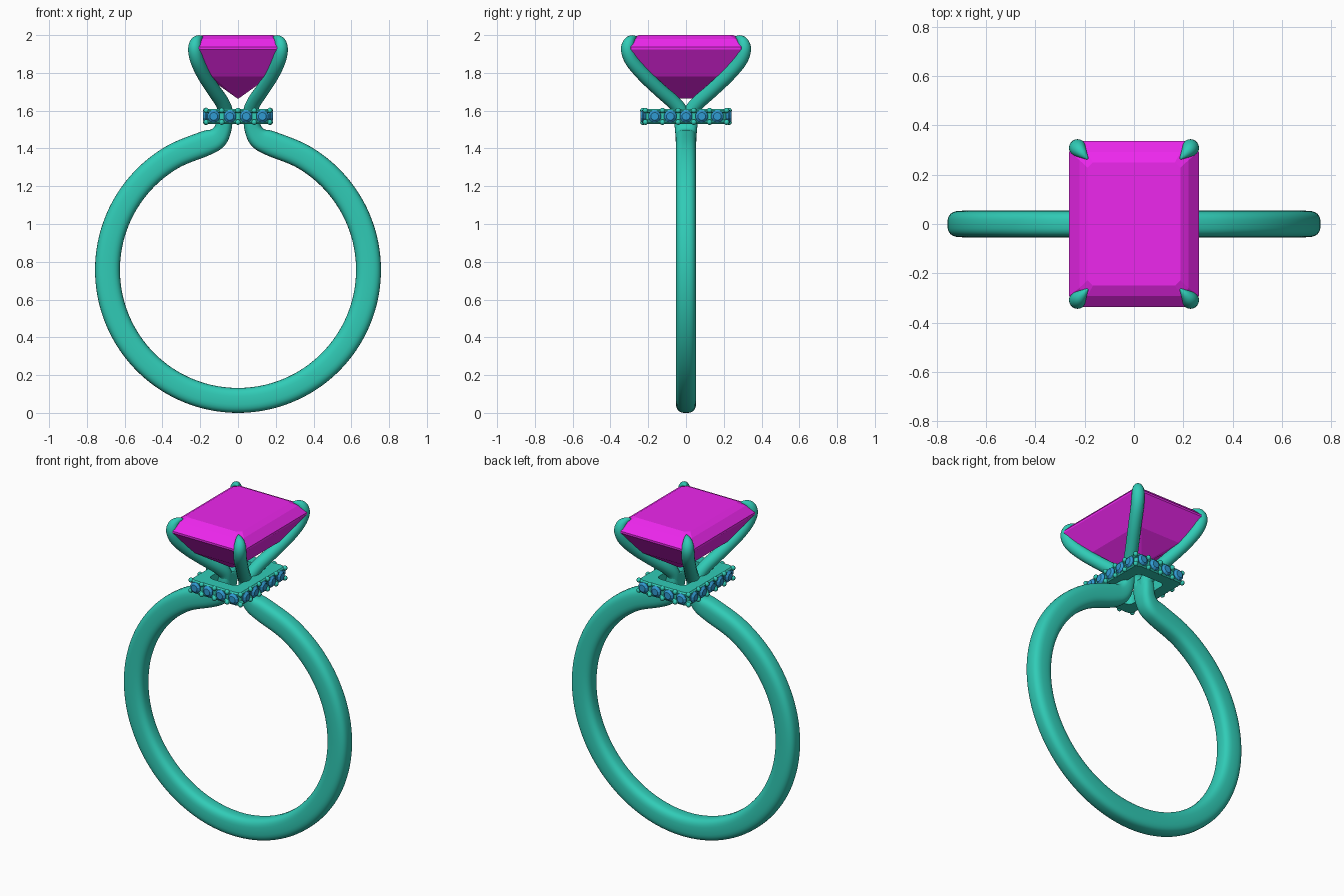
import bpy, bmesh, math
from mathutils import Vector, Matrix

if "Cube" in bpy.data.objects:
    bpy.data.objects.remove(bpy.data.objects["Cube"])


def material(name, rgb):
    m = bpy.data.materials.new(name)
    m.diffuse_color = (*rgb, 1)
    m.use_nodes = True
    m.node_tree.nodes["Principled BSDF"].inputs["Base Color"].default_value = m.diffuse_color
    return m


METAL = material("teal_metal", (0.03, 0.60, 0.47))
STONE = material("magenta_stone", (0.85, 0.02, 0.85))
BLUE = material("blue_stone", (0.03, 0.33, 0.65))


def finish(bm, name, mat, smooth=True):
    bmesh.ops.recalc_face_normals(bm, faces=bm.faces)
    me = bpy.data.meshes.new(name)
    bm.to_mesh(me)
    bm.free()
    me.materials.append(mat)
    for p in me.polygons:
        p.use_smooth = smooth
    ob = bpy.data.objects.new(name, me)
    bpy.context.collection.objects.link(ob)
    return ob


def loft(bm, rings):
    loops = [[bm.verts.new(p) for p in r] for r in rings]
    n = len(loops[0])
    for a, b in zip(loops, loops[1:]):
        for i in range(n):
            j = (i + 1) % n
            bm.faces.new((a[i], a[j], b[j], b[i]))
    bm.faces.new(loops[0])
    bm.faces.new(loops[-1])


def spline(pts, steps):
    """Catmull-Rom through points of any dimension."""
    p = [pts[0]] + list(pts) + [pts[-1]]
    out = []
    for i in range(1, len(p) - 2):
        for s in range(steps):
            t = s / steps
            out.append([0.5 * (2 * b + (c - a) * t + (2 * a - 5 * b + 4 * c - d) * t * t
                               + (3 * b - a - 3 * c + d) * t ** 3)
                        for a, b, c, d in zip(*p[i - 1:i + 3])])
    return out + [list(pts[-1])]


def sweep(name, pts, ref, power, steps, sides=24):
    """Sweep a superellipse; points are x, y, z, in-plane radius, side radius."""
    path = spline(pts, steps)
    pos = [Vector(q[:3]) for q in path]
    ref = Vector(ref).normalized()
    rings = []
    for i, q in enumerate(path):
        t = (pos[min(i + 1, len(pos) - 1)] - pos[max(i - 1, 0)]).normalized()
        n = ref.cross(t).normalized()
        b = t.cross(n)
        ring = []
        for k in range(sides):
            a = 2 * math.pi * k / sides
            c, s = math.cos(a), math.sin(a)
            u = math.copysign(abs(c) ** (2 / power), c) * q[3]
            v = math.copysign(abs(s) ** (2 / power), s) * q[4]
            ring.append(pos[i] + n * u + b * v)
        rings.append(ring)
    bm = bmesh.new()
    loft(bm, rings)
    return finish(bm, name, METAL)


# Open shank: a circle whose two ends turn upward into the head
R, CZ = 0.691, 0.757
half = [(R * math.cos(math.radians(a)), 0, CZ + R * math.sin(math.radians(a)), 0.066, 0.054)
        for a in range(-90, 76, 15)]
half += [(0.115, 0, 1.452, 0.058, 0.055), (0.083, 0, 1.495, 0.047, 0.058),
         (0.071, 0, 1.55, 0.042, 0.063), (0.068, 0, 1.605, 0.036, 0.06)]
left = [(-x, y, z, a, b) for x, y, z, a, b in reversed(half[1:])]
sweep("shank", left + half, (0, 1, 0), 2.9, 7, 32)

# Four claw prongs
prong = [(0.068, 0.02, 1.54, 0.036), (0.067, 0.03, 1.60, 0.038), (0.088, 0.072, 1.65, 0.038),
         (0.126, 0.135, 1.705, 0.037), (0.178, 0.22, 1.785, 0.037), (0.214, 0.284, 1.86, 0.037),
         (0.228, 0.308, 1.92, 0.036), (0.224, 0.302, 1.96, 0.031), (0.207, 0.284, 1.982, 0.019),
         (0.188, 0.264, 1.991, 0.004)]
for sx, sn in ((-1, "left"), (1, "right")):
    for sy, fn in ((-1, "front"), (1, "back")):
        sweep(f"prong_{fn}_{sn}", [(x * sx, y * sy, z, r, r) for x, y, z, r in prong],
              (-0.8 * sx * sy, 0.6, 0), 2, 5, 20)


# Step-cut centre stone
def octagon(x, y, c, z):
    return [(x, y - c, z), (x - c, y, z), (c - x, y, z), (-x, y - c, z),
            (-x, c - y, z), (c - x, -y, z), (x - c, -y, z), (x, c - y, z)]


bm = bmesh.new()
loft(bm, [octagon(*s) for s in (
    (0.188, 0.25, 0.022, 2.0), (0.222, 0.292, 0.032, 1.98), (0.263, 0.337, 0.045, 1.937),
    (0.263, 0.337, 0.045, 1.925), (0.165, 0.225, 0.03, 1.78), (0.004, 0.065, 0.002, 1.665))])
finish(bm, "centre_stone", STONE, False)


# Collar frame under the stone
def rounded(x, y, z, r=0.03):
    pts = []
    for q, (sx, sy) in enumerate(((1, 1), (-1, 1), (-1, -1), (1, -1))):
        for k in range(5):
            a = math.radians(90 * q + 22.5 * k)
            pts.append((sx * (x - r) + r * math.cos(a), sy * (y - r) + r * math.sin(a), z))
    return pts


bm = bmesh.new()
section = [(0.095, 0.152, 1.53), (0.164, 0.221, 1.53), (0.172, 0.229, 1.538), (0.172, 0.229, 1.546),
           (0.16, 0.217, 1.553), (0.16, 0.217, 1.587), (0.172, 0.229, 1.594),
           (0.172, 0.229, 1.602), (0.164, 0.221, 1.61), (0.095, 0.152, 1.61)]
loops = [[bm.verts.new(p) for p in rounded(*s)] for s in section]
for a, b in zip(loops, loops[1:] + loops[:1]):
    for i in range(20):
        j = (i + 1) % 20
        bm.faces.new((a[i], a[j], b[j], b[i]))
finish(bm, "collar_frame", METAL, False)

# Collar accent stones and the beads that hold them
gems, beads = bmesh.new(), bmesh.new()
MID, PX, PY = 1.57, 0.086, 0.083


def gem(loc, ang):
    m = Matrix.Translation(loc) @ Matrix.Rotation(ang, 4, 'Z') @ Matrix.Rotation(math.pi / 2, 4, 'Y')
    loft(gems, [[m @ Vector((r * math.cos(k * math.pi / 5), r * math.sin(k * math.pi / 5), h))
                 for k in range(10)]
                for r, h in ((0.004, -0.03), (0.034, 0), (0.034, 0.005), (0.021, 0.017))])


def bead(x, y):
    for dz in (-0.031, 0.031):
        bmesh.ops.create_uvsphere(beads, u_segments=10, v_segments=8, radius=0.0145,
                                  matrix=Matrix.Translation((x, y, MID + dz)))


for s in (-1, 1):
    for k in range(4):
        gem((PX * (k - 1.5), s * 0.225, MID), s * math.pi / 2)
    for k in range(5):
        gem((s * 0.168, PY * (k - 2), MID), 0 if s > 0 else math.pi)
    for k in range(3):
        bead(PX * (k - 1), s * 0.228)
    for k in range(4):
        bead(s * 0.171, PY * (k - 1.5))
    for t in (-1, 1):
        bead(s * 0.168, t * 0.215)
finish(gems, "collar_accent_stones", BLUE, False)
finish(beads, "collar_beads", METAL)
